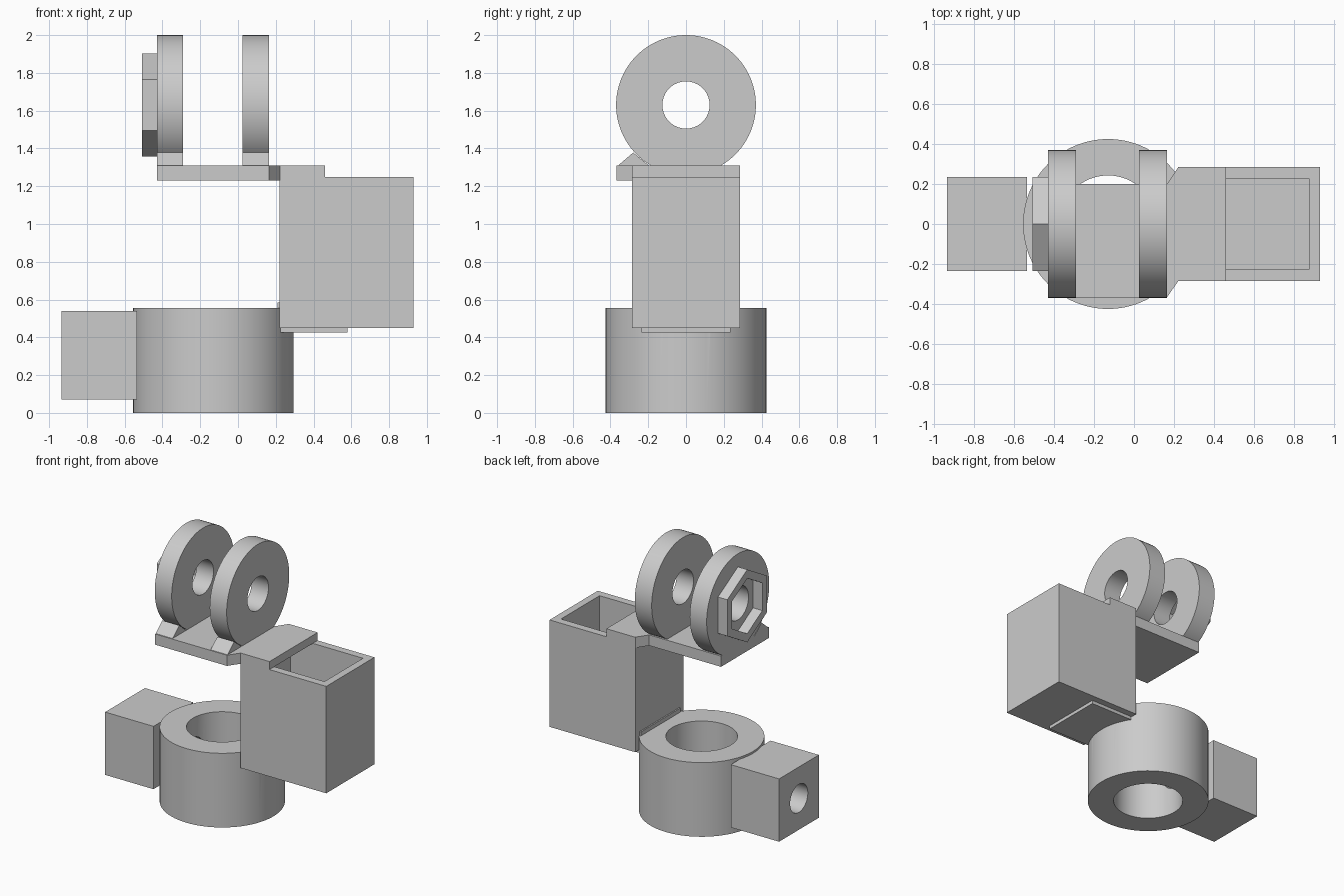
import bpy, bmesh
from math import cos, sin, pi, radians

if "Cube" in bpy.data.objects:
    bpy.data.objects.remove(bpy.data.objects["Cube"], do_unlink=True)

GREY = (0.6, 0.6, 0.6, 1)
mat = bpy.data.materials.new("light grey plastic")
mat.use_nodes = True
mat.diffuse_color = GREY
mat.node_tree.nodes["Principled BSDF"].inputs["Base Color"].default_value = GREY


def prism(name, axis, pts, lo, hi):
    """Extrude a flat outline along an axis from lo to hi."""
    place = {"x": lambda a, b, d: (d, a, b),
             "y": lambda a, b, d: (a, d, b),
             "z": lambda a, b, d: (a, b, d)}[axis]
    bm = bmesh.new()
    rims = [[bm.verts.new(place(a, b, d)) for a, b in pts] for d in (lo, hi)]
    for rim in rims:
        bm.faces.new(rim)
    n = len(pts)
    for i in range(n):
        j = (i + 1) % n
        bm.faces.new((rims[0][i], rims[0][j], rims[1][j], rims[1][i]))
    bmesh.ops.recalc_face_normals(bm, faces=bm.faces)
    mesh = bpy.data.meshes.new(name)
    bm.to_mesh(mesh)
    bm.free()
    mesh.materials.append(mat)
    ob = bpy.data.objects.new(name, mesh)
    bpy.context.collection.objects.link(ob)
    return ob


def circle(a, b, r, n=64):
    """Regular polygon with a corner pointing straight up."""
    return [(a + r * sin(2 * pi * i / n), b + r * cos(2 * pi * i / n)) for i in range(n)]


def rect(a0, a1, b0, b1):
    return [(a0, b0), (a1, b0), (a1, b1), (a0, b1)]


def select(ob):
    bpy.ops.object.select_all(action="DESELECT")
    ob.select_set(True)
    bpy.context.view_layer.objects.active = ob


def cut(ob, *cutters):
    for c in cutters:
        c.hide_render = True
        mod = ob.modifiers.new("cut", "BOOLEAN")
        mod.operation, mod.solver, mod.object = "DIFFERENCE", "EXACT", c
        select(ob)
        bpy.ops.object.modifier_apply(modifier=mod.name)


RING_X, EYE_Z, HALF = -0.13, 1.63, 0.235

# Cutters shared between parts
bore = prism("bore_cutter", "z", circle(RING_X, 0, 0.243), -0.1, 0.7)
screw = prism("screw_cutter", "x", circle(0, 0.305, 0.105, 40), -1.0, RING_X)
cavity = prism("cavity_cutter", "y",
               [(0.275, 0.51), (0.875, 0.51), (0.875, 1.4),
                (0.462, 1.4), (0.462, 1.25), (0.275, 1.25)], -0.228, 0.228)
pin = prism("pin_cutter", "x", circle(0, EYE_Z, 0.125), -0.6, 0.3)
nut = prism("nut_cutter", "x", circle(0, EYE_Z, 0.207, 6), -0.6, -0.4)
cutters = [bore, screw, cavity, pin, nut]

# Clamp ring with its screw block
ring = prism("clamp_ring", "z", circle(RING_X, 0, 0.425, 96), 0, 0.555)
cut(ring, bore, screw, cavity)
block = prism("screw_block", "x", rect(-HALF, HALF, 0.07, 0.54), -0.935, -0.535)
cut(block, screw)

# Open holder box with a raised lid step, and the pad that joins it to the ring
holder = prism("holder_box", "y",
               [(0.22, 0.45), (0.93, 0.45), (0.93, 1.25),
                (0.46, 1.25), (0.46, 1.31), (0.22, 1.31)], -0.285, 0.285)
cut(holder, cavity)
pad = prism("joining_pad", "y", rect(0.21, 0.58, 0.425, 0.585), -HALF, HALF)
cut(pad, cavity)

# Arm plate flaring out to the box
arm = prism("arm_plate", "z",
            [(-0.43, -0.367), (0.165, -0.367), (0.222, -0.285),
             (0.222, 0.285), (0.165, 0.2), (-0.43, 0.2)], 1.23, 1.31)

# Hinge discs with front gussets
parts = [ring, block, holder, pad, arm]
for side, x0 in (("right", -0.43), ("left", 0.025)):
    disc = prism("hinge_disc_" + side, "x", circle(0, EYE_Z, 0.37, 96), x0, x0 + 0.14)
    cut(disc, pin)
    gusset = prism("gusset_" + side, "x",
                   [(-0.365, 1.305), (-0.28, 1.378), (-0.19, 1.305)], x0, x0 + 0.14)
    parts += [disc, gusset]

# Hexagonal nut holder on the outer disc
nut_ring = prism("nut_holder", "x", circle(0, EYE_Z, 0.272, 6), -0.507, -0.43)
cut(nut_ring, nut)
parts.append(nut_ring)

for c in cutters:
    bpy.data.objects.remove(c, do_unlink=True)
for ob in parts:
    select(ob)
    bpy.ops.object.shade_smooth_by_angle(angle=radians(30))
